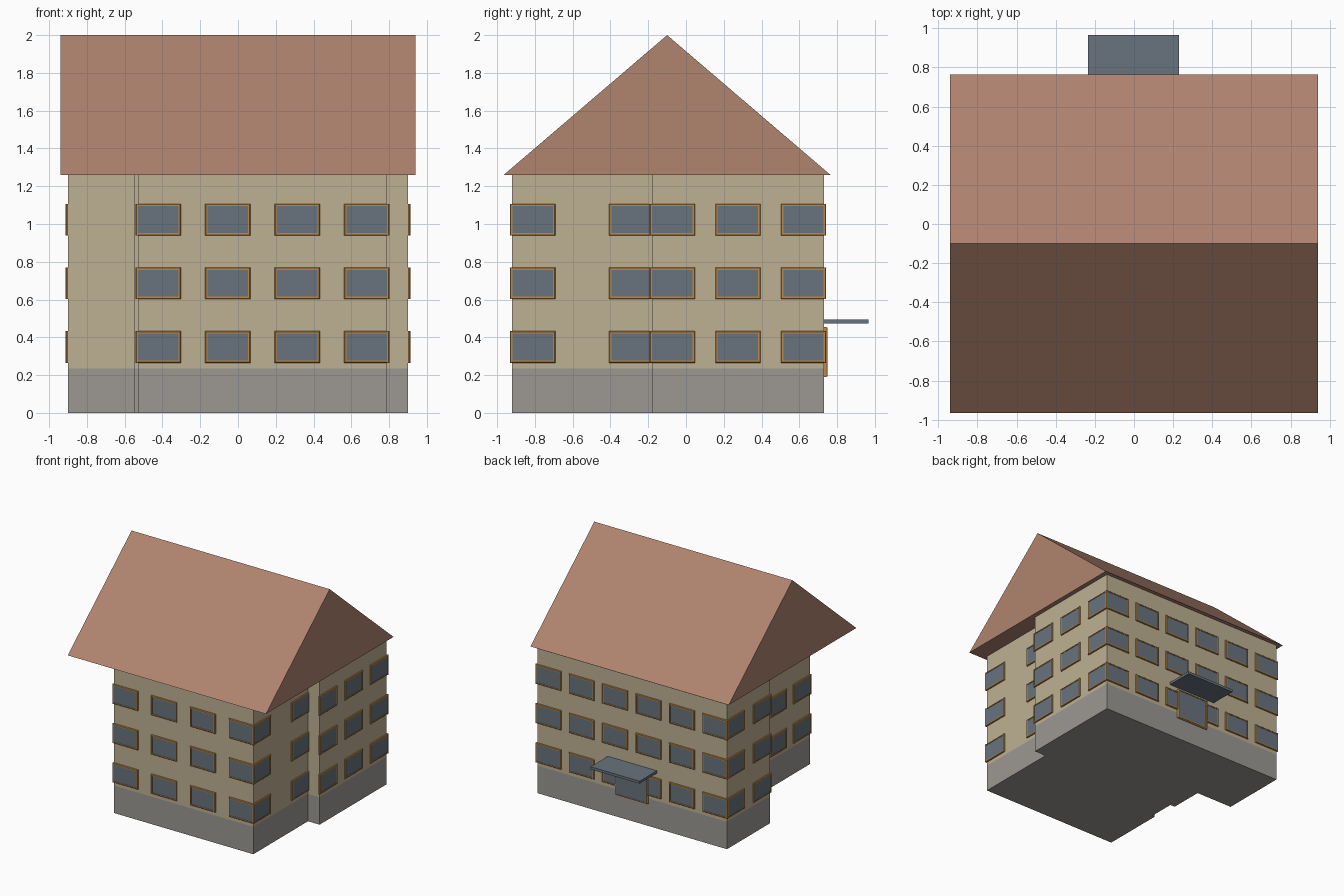
import bpy, bmesh

default = bpy.data.objects.get("Cube")
if default:
    bpy.data.objects.remove(default, do_unlink=True)


def material(name, rgb):
    """Flat material from an 8-bit display colour, converted to linear."""
    lin = [((c / 255 + 0.055) / 1.055) ** 2.4 for c in rgb]
    m = bpy.data.materials.new(name)
    m.use_nodes = True
    m.diffuse_color = (*lin, 1)
    m.node_tree.nodes["Principled BSDF"].inputs["Base Color"].default_value = (*lin, 1)
    return m


PLASTER = material("tan plaster", (190, 177, 146))
STONE = material("grey stone", (156, 153, 148))
TILE = material("terracotta tile", (176, 131, 111))
GLASS = material("blue grey glass", (104, 115, 125))
WOOD = material("brown wood", (186, 138, 76))


def finish(name, bm, *mats):
    bmesh.ops.recalc_face_normals(bm, faces=bm.faces)
    mesh = bpy.data.meshes.new(name)
    bm.to_mesh(mesh)
    bm.free()
    for m in mats:
        mesh.materials.append(m)
    obj = bpy.data.objects.new(name, mesh)
    bpy.context.collection.objects.link(obj)
    return obj


def prism(name, points, shift, mat):
    """Extrude a planar outline along a vector."""
    bm = bmesh.new()
    face = bm.faces.new([bm.verts.new(p) for p in points])
    out = bmesh.ops.extrude_face_region(bm, geom=[face], use_keep_orig=True)
    verts = [v for v in out["geom"] if isinstance(v, bmesh.types.BMVert)]
    bmesh.ops.translate(bm, verts=verts, vec=shift)
    return finish(name, bm, mat)


# Stepped footprint shared by plinth and walls
FRONT, BACK, SIDE = -0.92, 0.73, 0.90
EAVE, PLINTH = 1.26, 0.235
EAST, WEST, STEP, WING, NOTCH = 0.79, -0.53, -0.18, 0.15, -0.37
footprint = [
    (WEST, FRONT), (EAST, FRONT), (EAST, STEP), (SIDE, STEP), (SIDE, BACK),
    (-SIDE, BACK), (-SIDE, WING), (-0.55, WING), (-0.55, -0.14),
    (-0.505, -0.14), (-0.505, NOTCH), (WEST, NOTCH),
]
prism("plinth", [(x, y, 0) for x, y in footprint], (0, 0, PLINTH), STONE)
prism("walls", [(x, y, PLINTH) for x, y in footprint], (0, 0, EAVE - PLINTH), PLASTER)

# Gable roof
gable = [(-0.94, -0.965, EAVE), (-0.94, 0.765, EAVE), (-0.94, -0.10, 2.0)]
prism("roof", gable, (1.88, 0, 0), TILE)


def pane(bm, axis, pos, sign, u0, u1, z0, z1, depth=0.012):
    """Chamfered frame around slightly recessed glass, on a wall facing x or y."""
    rings = []
    for inset, d in ((0, 0), (0, depth * 0.6), (0.004, depth), (0.013, depth), (0.013, depth - 0.003)):
        n = pos + sign * d
        a, b, lo, hi = u0 + inset, u1 - inset, z0 + inset, z1 - inset
        ring = []
        for u, z in ((a, lo), (b, lo), (b, hi), (a, hi)):
            ring.append(bm.verts.new((n, u, z) if axis == "x" else (u, n, z)))
        rings.append(ring)
    for r, s in zip(rings, rings[1:]):
        for i in range(4):
            j = (i + 1) % 4
            bm.faces.new((r[i], r[j], s[j], s[i]))
    bm.faces.new(rings[0])
    bm.faces.new(rings[-1]).material_index = 1


def windows(name, axis, pos, sign, start, end, count):
    """Three storeys of evenly spread windows, just wrapping the wall corners."""
    lap, width = 0.012, 0.24
    pitch = (end - start + 2 * lap - width) / (count - 1)
    bm = bmesh.new()
    for floor in range(3):
        z = 0.265 + floor * 0.337
        for i in range(count):
            u = start - lap + i * pitch
            pane(bm, axis, pos, sign, u, u + width, z, z + 0.168)
    finish(name, bm, WOOD, GLASS)


windows("front_windows", "y", FRONT, -1, WEST, EAST, 4)
windows("back_windows", "y", BACK, 1, -SIDE, SIDE, 6)
windows("left_front_windows", "x", EAST, 1, FRONT, STEP, 2)
windows("left_back_windows", "x", SIDE, 1, STEP, BACK, 3)
windows("right_front_windows", "x", WEST, -1, FRONT, NOTCH, 2)
windows("right_back_windows", "x", -SIDE, -1, WING, BACK, 2)

# Entrance door and canopy at the back
bm = bmesh.new()
pane(bm, "y", BACK, 1, -0.155, 0.155, 0.19, 0.455, depth=0.018)
finish("entrance_door", bm, WOOD, GLASS)
canopy = [(x, y, 0.473) for x, y in ((-0.235, BACK), (0.23, BACK), (0.23, 0.965), (-0.235, 0.965))]
prism("entrance_canopy", canopy, (0, 0, 0.022), GLASS)
